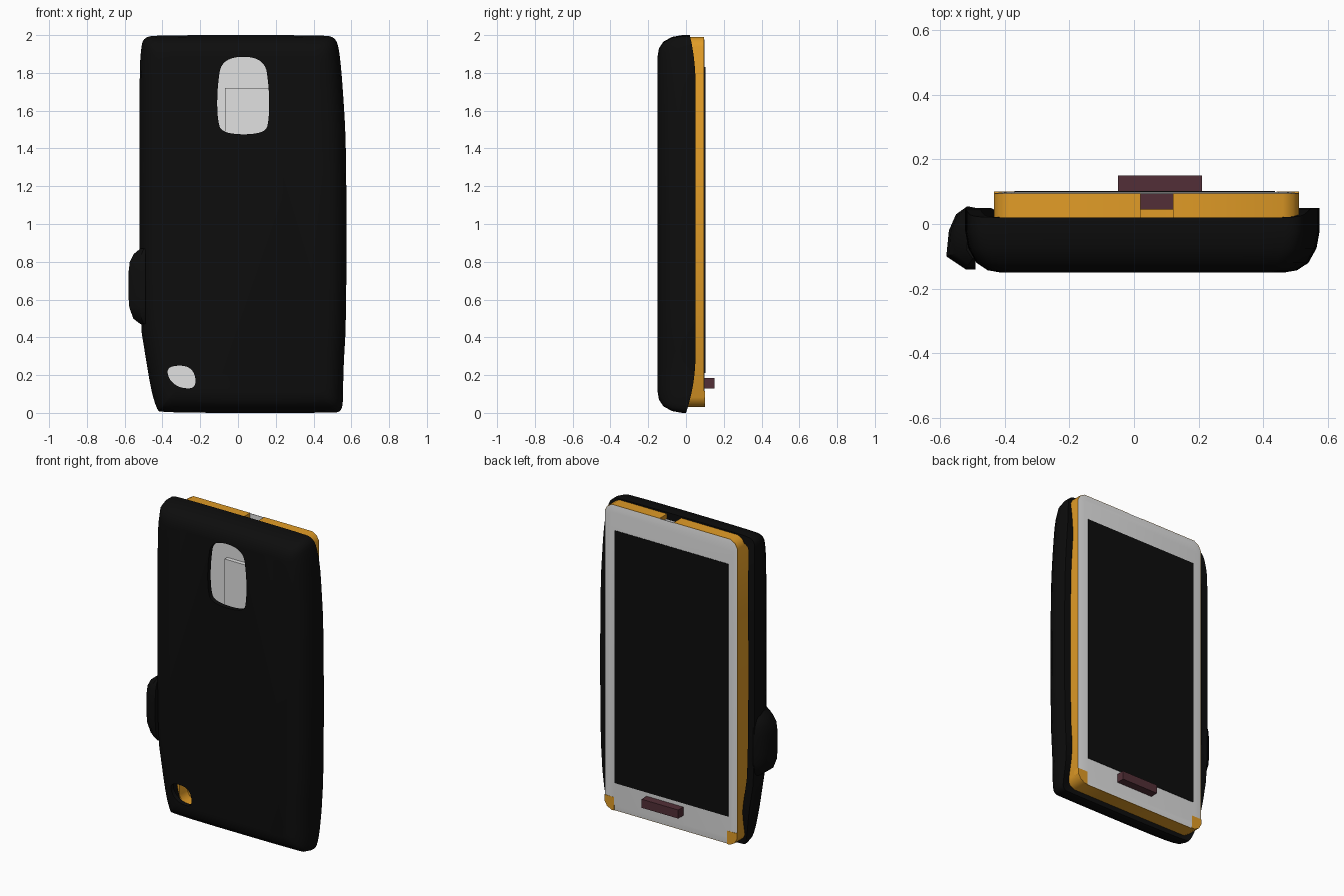
import bpy, bmesh, math
from mathutils import Vector

cube = bpy.data.objects.get("Cube")
if cube:
    bpy.data.objects.remove(cube, do_unlink=True)


def material(name, rgb):
    m = bpy.data.materials.new(name)
    m.use_nodes = True
    m.diffuse_color = (*rgb, 1)
    m.node_tree.nodes["Principled BSDF"].inputs["Base Color"].default_value = (*rgb, 1)
    return m


BLACK = material("black", (0.004, 0.004, 0.004))
AMBER = material("amber", (0.75, 0.33, 0.02))
WHITE = material("white", (0.75, 0.75, 0.75))
PLUM = material("dark_plum", (0.085, 0.028, 0.038))


def loft(name, rings, mat, closed=False, smooth=True):
    """Bridge equal rings of points; cap the ends unless closed."""
    bm = bmesh.new()
    vs = [[bm.verts.new(p) for p in r] for r in rings]
    n = len(rings[0])
    pairs = list(zip(vs, vs[1:]))
    if closed:
        pairs.append((vs[-1], vs[0]))
    else:
        bm.faces.new(vs[0])
        bm.faces.new(vs[-1])
    for a, b in pairs:
        for i in range(n):
            j = (i + 1) % n
            bm.faces.new((a[i], a[j], b[j], b[i]))
    bmesh.ops.recalc_face_normals(bm, faces=bm.faces)
    me = bpy.data.meshes.new(name)
    bm.to_mesh(me)
    bm.free()
    me.materials.append(mat)
    ob = bpy.data.objects.new(name, me)
    bpy.context.collection.objects.link(ob)
    if smooth:
        smooth_object(ob)
    return ob


def select(ob):
    bpy.ops.object.select_all(action='DESELECT')
    ob.select_set(True)
    bpy.context.view_layer.objects.active = ob


def smooth_object(ob):
    select(ob)
    bpy.ops.object.shade_smooth_by_angle(angle=math.radians(35))


def round_loop(pts, times):
    """Corner-cutting of a closed outline."""
    for _ in range(times):
        out = []
        for i, p in enumerate(pts):
            q = pts[(i + 1) % len(pts)]
            a, b = Vector(p), Vector(q)
            out += [a.lerp(b, 0.25), a.lerp(b, 0.75)]
        pts = out
    return pts


def ring(loop, inset, y):
    """Outline in x and z, drawn in towards its middle; y may depend on z."""
    xs, zs = [p[0] for p in loop], [p[1] for p in loop]
    cx, cz = (min(xs) + max(xs)) / 2, (min(zs) + max(zs)) / 2
    sx, sz = 1 - inset / (max(xs) - cx), 1 - inset / (max(zs) - cz)
    return [(cx + (x - cx) * sx, y(z) if callable(y) else y, cz + (z - cz) * sz)
            for x, z in loop]


def slab(name, loop, y0, y1, mat, smooth=False):
    return loft(name, [ring(loop, 0, y0), ring(loop, 0, y1)], mat, smooth=smooth)


def rect(x0, x1, z0, z1):
    return [(x0, z0), (x1, z0), (x1, z1), (x0, z1)]


def cut(ob, cutter):
    mod = ob.modifiers.new("cut", 'BOOLEAN')
    mod.operation = 'DIFFERENCE'
    mod.solver = 'EXACT'
    mod.object = cutter
    select(ob)
    bpy.ops.object.modifier_apply(modifier=mod.name)
    bpy.data.objects.remove(cutter, do_unlink=True)


# Protective case: a hollow tray, lower at both ends
case_loop = round_loop([
    (-.41, 0), (.49, 0), (.545, .005), (.557, .06), (.557, .22), (.574, .5),
    (.574, 1.4), (.555, 1.72), (.537, 1.92), (.515, 1.99), (.44, 2.0),
    (-.41, 2.0), (-.5, 1.99), (-.515, 1.92), (-.522, 1.78), (-.522, .5),
    (-.49, .3), (-.46, .12), (-.43, .02)], 2)


def rim(z):
    low = max(0, .3 - z) / .3
    high = max(0, z - 1.75) / .25
    return .05 - .05 * low ** 2 - .03 * high ** 2


case = loft("case", [
    ring(case_loop, .11, -.15), ring(case_loop, .07, -.143),
    ring(case_loop, .035, -.12), ring(case_loop, .01, -.075),
    ring(case_loop, 0, -.02), ring(case_loop, 0, rim),
    ring(case_loop, .045, rim), ring(case_loop, .05, -.08),
    ring(case_loop, .08, -.12)], BLACK, smooth=False)

# Openings in the case for the camera and the speaker
camera_hole = round_loop([(-.085, 1.475), (.145, 1.475), (.165, 1.56), (.165, 1.72),
                          (.14, 1.885), (-.085, 1.885), (-.11, 1.72), (-.11, 1.56)], 3)
speaker_hole = round_loop([(-.31, .13), (-.215, .13), (-.24, .25), (-.375, .25),
                           (-.37, .18)], 3)
for loop in (camera_hole, speaker_hole):
    cut(case, slab("cutter", loop, -.3, -.1, BLACK))
smooth_object(case)

# Raised grip on the side of the case
grip = [(-.49, .05), (-.515, .055), (-.55, .03), (-.572, -.02), (-.58, -.1),
        (-.52, -.14), (-.49, -.14)]
levels = [(.47, .3), (.5, .72), (.56, .95), (.62, 1), (.74, 1), (.8, .92),
          (.84, .7), (.87, .3)]
loft("side_grip", [[(-.49 + (x + .49) * s, -.045 + (y + .045) * (.5 + s / 2), z)
                    for x, y in grip] for z, s in levels], BLACK)

# Phone frame, with a gap in the top edge
L, R, B, T = -.432, .51, .032, 1.99
phone_loop = [(L + .05, B), (R - .05, B), (R - .018, B + .018), (R, B + .05),
              (R, T - .05), (R - .018, T - .018), (R - .05, T),
              (L + .05, T), (L + .018, T - .018), (L, T - .05),
              (L, B + .05), (L + .018, B + .018)]
frame = loft("phone_frame", [ring(phone_loop, 0, -.02), ring(phone_loop, 0, .095),
                             ring(phone_loop, .03, .095), ring(phone_loop, .03, -.02)],
             AMBER, closed=True, smooth=False)
cut(frame, slab("cutter", rect(.02, .12, 1.9, 2.1), -.1, .2, AMBER))
smooth_object(frame)

# White front panel with soft edges
loft("front_panel", [ring(phone_loop, .002, .092), ring(phone_loop, .002, .095),
                     ring(phone_loop, .03, .099)], WHITE)

# Amber caps over the two lower corners
for name, x, s in (("left", R, -1), ("right", L, 1)):
    corner = [(x + s * .07, B), (x + s * .07, B + .085), (x, B + .085),
              (x, B + .05), (x + s * .018, B + .018), (x + s * .05, B)]
    slab(name + "_corner_cap", corner, .06, .1, AMBER)

# Screen and home button
slab("screen", rect(-.37, .435, .21, 1.83), .097, .102, BLACK)
slab("home_button", rect(-.05, .21, .13, .185), .045, .15, PLUM)

# Inner back plate and camera module seen through the case
slab("back_plate", rect(-.38, .46, 1.4, 1.95), -.008, .004, WHITE)
slab("camera_module", rect(-.07, .25, 1.42, 1.72), -.035, -.008, WHITE)
